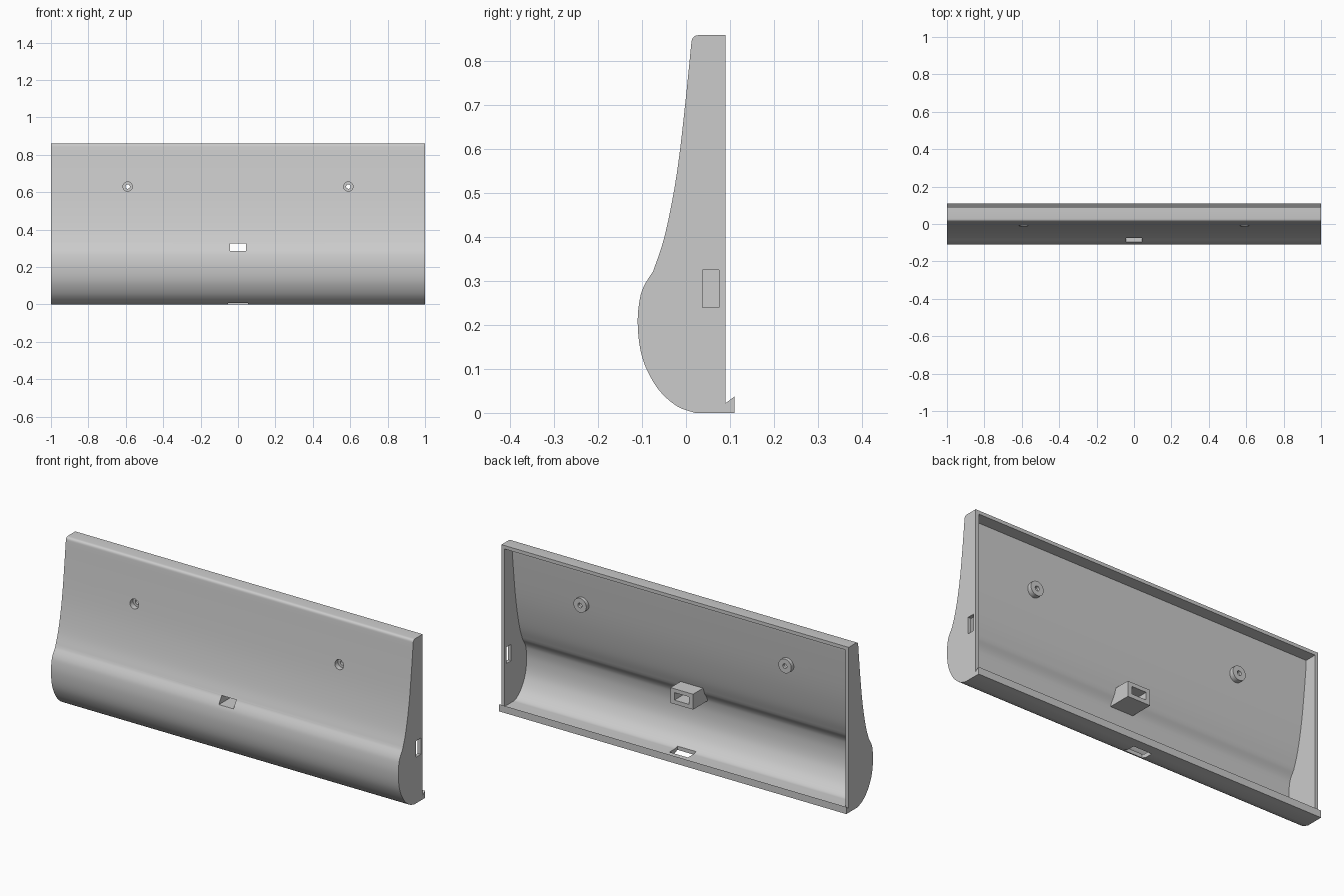
import bpy
import bmesh
from mathutils import Vector

if "Cube" in bpy.data.objects:
    bpy.data.objects.remove(bpy.data.objects["Cube"])

GREY = (0.6, 0.6, 0.6, 1)
mat = bpy.data.materials.new("light grey plastic")
mat.use_nodes = True
mat.diffuse_color = GREY
mat.node_tree.nodes["Principled BSDF"].inputs["Base Color"].default_value = GREY

WALL = 0.018
FLOOR = 0.022
BACK = 0.09


def prism(name, profile, x0, x1):
    """Extrude a (y, z) outline along x."""
    bm = bmesh.new()
    face = bm.faces.new([bm.verts.new((x0, y, z)) for y, z in profile])
    ext = bmesh.ops.extrude_face_region(bm, geom=[face])
    moved = [v for v in ext["geom"] if isinstance(v, bmesh.types.BMVert)]
    bmesh.ops.translate(bm, verts=moved, vec=(x1 - x0, 0, 0))
    bmesh.ops.recalc_face_normals(bm, faces=bm.faces)
    mesh = bpy.data.meshes.new(name)
    bm.to_mesh(mesh)
    bm.free()
    obj = bpy.data.objects.new(name, mesh)
    bpy.context.collection.objects.link(obj)
    mesh.materials.append(mat)
    return obj


def block(name, x, y, z):
    return prism(name, [(y[0], z[0]), (y[1], z[0]), (y[1], z[1]), (y[0], z[1])], *x)


def tube(name, x, z, radius, y0, y1):
    bpy.ops.mesh.primitive_cylinder_add(vertices=32, radius=radius, depth=y1 - y0,
                                        location=(x, (y0 + y1) / 2, z), rotation=(1.5708, 0, 0))
    obj = bpy.context.object
    obj.name = name
    obj.data.materials.append(mat)
    return obj


def combine(target, tool, operation):
    mod = target.modifiers.new(operation, "BOOLEAN")
    mod.operation = operation
    mod.solver = "EXACT"
    mod.object = tool
    bpy.context.view_layer.objects.active = target
    bpy.ops.object.modifier_apply(modifier=mod.name)
    bpy.data.objects.remove(tool)


def spline(points, steps=5):
    """Smooth curve through the points."""
    p = [Vector(q) for q in points]
    p = [2 * p[0] - p[1]] + p + [2 * p[-1] - p[-2]]
    out = []
    for a, b, c, d in zip(p, p[1:], p[2:], p[3:]):
        for i in range(steps):
            t = i / steps
            out.append(0.5 * (2 * b + (c - a) * t + (2 * a - 5 * b + 4 * c - d) * t ** 2
                              + (3 * b - a - 3 * c + d) * t ** 3))
    return out + [p[-2]]


# Front outline from the bottom up: bulge, hollow, slope, rounded top edge
bulge = spline([(0.02, 0), (-0.02, 0.015), (-0.06, 0.05), (-0.09, 0.1), (-0.105, 0.15),
                (-0.11, 0.21), (-0.105, 0.26), (-0.095, 0.29), (-0.075, 0.322)])
slope = spline([(-0.075, 0.322), (-0.052, 0.39), (-0.032, 0.48), (-0.016, 0.58),
                (0, 0.72), (0.012, 0.84)])
top = spline([(0.012, 0.84), (0.014, 0.851), (0.02, 0.858), (0.03, 0.86)], 3)
front = bulge + slope[1:] + top[1:]

# Hollow shell, open at the back
shell = prism("shell", front + [(BACK, 0.86), (BACK, 0)], -1, 1)
inner = []
for a, b, c in zip(front, front[1:], front[2:]):
    d = (c - a).normalized()
    q = b + Vector((d.y, -d.x)) * WALL
    if FLOOR < q.y < 0.83:
        inner.append(q)
foot, head = inner[0], inner[-1]
cavity = [(foot.x + 0.008, FLOOR)] + inner + [(head.x, 0.86 - WALL), (0.2, 0.86 - WALL), (0.2, FLOOR)]
combine(shell, prism("cavity", cavity, WALL - 1, 1 - WALL), "DIFFERENCE")

# Screw bosses with counterbored holes
for x in (-0.59, 0.59):
    combine(shell, tube("boss", x, 0.63, 0.037, 0.002, 0.03), "UNION")
    combine(shell, tube("counterbore", x, 0.63, 0.025, -0.1, 0.015), "DIFFERENCE")
    combine(shell, tube("screw_hole", x, 0.63, 0.012, -0.1, 0.1), "DIFFERENCE")

# Window with a box-shaped duct behind it
duct = [(0.035, 0.265), (0.035, 0.345), (-0.057, 0.345), (-0.068, 0.322), (-0.09, 0.265)]
combine(shell, prism("duct", duct, -0.065, 0.065), "UNION")
combine(shell, block("window", (-0.042, 0.042), (-0.2, 0.2), (0.286, 0.325)), "DIFFERENCE")

# Floor opening and side slot
combine(shell, block("floor_hole", (-0.053, 0.053), (-0.006, 0.06), (-0.1, 0.1)), "DIFFERENCE")
combine(shell, block("side_slot", (0.95, 1.05), (0.037, 0.075), (0.24, 0.325)), "DIFFERENCE")

# Hooked lip along the lower back edge
lip = prism("back_lip", [(BACK, 0), (0.11, 0), (0.11, 0.037), (BACK, FLOOR)], -1, 1)
combine(shell, lip, "UNION")

bpy.ops.object.select_all(action="DESELECT")
shell.select_set(True)
bpy.context.view_layer.objects.active = shell
bpy.ops.object.shade_smooth_by_angle(angle=0.5)
